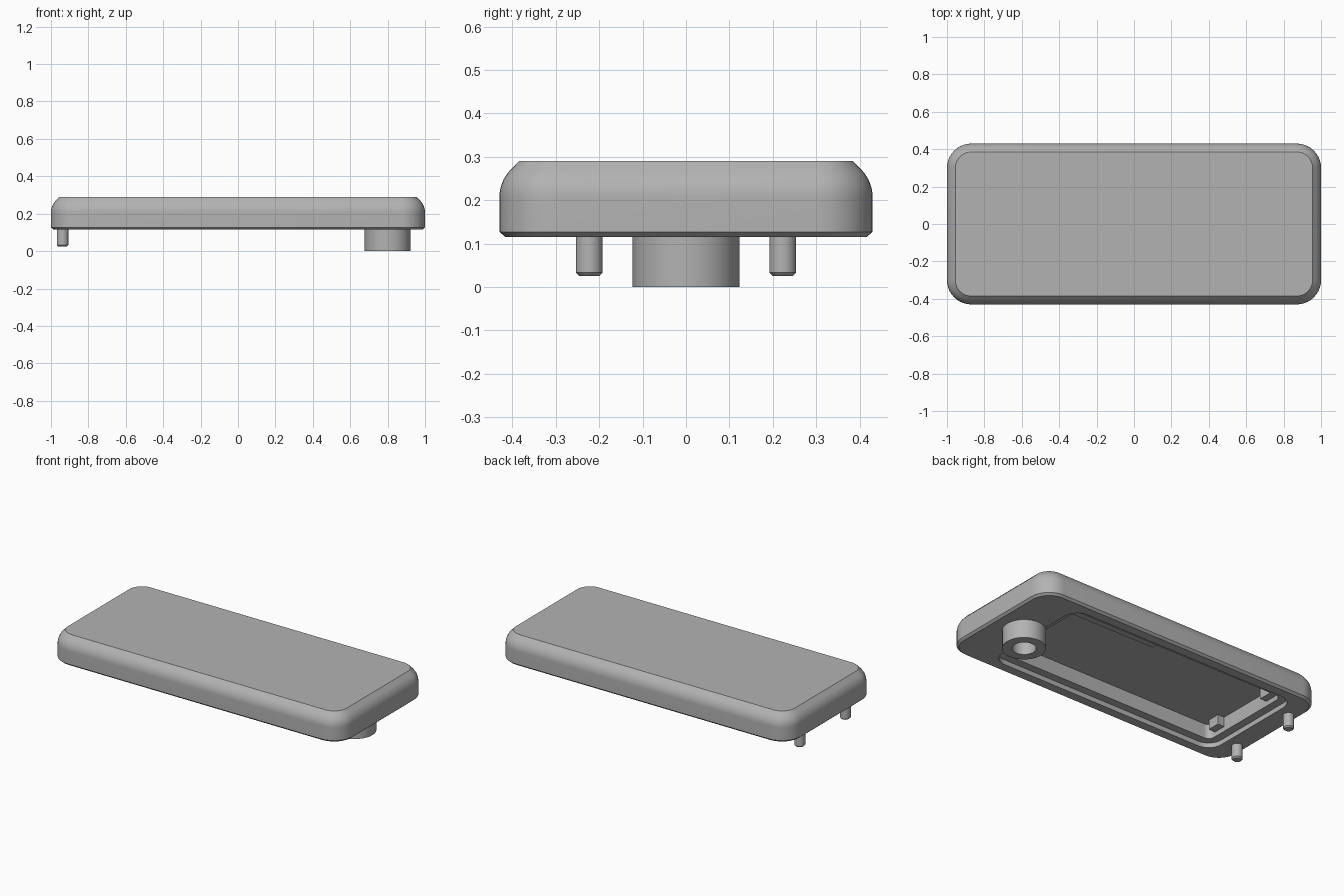
import bpy, bmesh
from math import sin, cos, pi, radians

old = bpy.data.objects.get("Cube")
if old:
    bpy.data.objects.remove(old)

grey = bpy.data.materials.new("plain grey")
grey.use_nodes = True
colour = (0.45, 0.45, 0.45, 1)
grey.diffuse_color = colour
grey.node_tree.nodes["Principled BSDF"].inputs["Base Color"].default_value = colour


def rounded_rect(x0, x1, hy, r, z, steps=10):
    """Ring of points around a rectangle with rounded corners."""
    corners = [(x1 - r, hy - r), (x0 + r, hy - r), (x0 + r, r - hy), (x1 - r, r - hy)]
    ring = []
    for i, (cx, cy) in enumerate(corners):
        for k in range(steps + 1):
            a = (i + k / steps) * pi / 2
            ring.append((cx + r * cos(a), cy + r * sin(a), z))
    return ring


def circle(cx, cy, r, z, sides=40):
    return [(cx + r * cos(2 * pi * k / sides), cy + r * sin(2 * pi * k / sides), z)
            for k in range(sides)]


def loft(name, rings):
    """Join rings in order and cap both ends."""
    bm = bmesh.new()
    loops = [[bm.verts.new(p) for p in ring] for ring in rings]
    n = len(loops[0])
    for a, b in zip(loops, loops[1:]):
        for i in range(n):
            j = (i + 1) % n
            bm.faces.new((a[i], a[j], b[j], b[i]))
    bm.faces.new(loops[0])
    bm.faces.new(loops[-1])
    bmesh.ops.recalc_face_normals(bm, faces=bm.faces)
    mesh = bpy.data.meshes.new(name)
    bm.to_mesh(mesh)
    bm.free()
    mesh.materials.append(grey)
    obj = bpy.data.objects.new(name, mesh)
    bpy.context.collection.objects.link(obj)
    bpy.ops.object.select_all(action='DESELECT')
    obj.select_set(True)
    bpy.context.view_layer.objects.active = obj
    bpy.ops.object.shade_smooth_by_angle(angle=radians(30))
    return obj


def block(name, x0, x1, y0, y1, z0, z1):
    loft(name, [[(x0, y0, z), (x1, y0, z), (x1, y1, z), (x0, y1, z)] for z in (z0, z1)])


BASE, TOP, FLOOR, LEDGE = 0.115, 0.29, 0.235, 0.145


def outer(inset, z):
    return rounded_rect(inset - 1, 1 - inset, 0.43 - inset, 0.13 - inset, z)


def pocket(inset, z):
    return rounded_rect(inset - 0.86, 0.73 - inset, 0.36 - inset, 0.09 - inset, z)


# Cover shell: stepped pocket below, chamfered rim, rounded shoulder, flat top
rings = [pocket(0.05, FLOOR), pocket(0.05, LEDGE), pocket(0, LEDGE), pocket(0, BASE),
         outer(0.014, BASE), outer(0, BASE + 0.012)]
R = 0.09
for k in range(9):
    a = k / 8 * pi / 4
    rings.append(outer(R * (1 - cos(a)), 0.207 + R * sin(a)))
rings.append(outer(0.045, TOP))
loft("cover_shell", rings)

# Hollow round boss
BX = 0.8
loft("round_boss", [circle(BX, 0, 0.067, 0.16), circle(BX, 0, 0.067, 0),
                    circle(BX, 0, 0.123, 0), circle(BX, 0, 0.123, 0.25)])

# Locating pins and the inner blocks beside them
for side, s in (("front", -1), ("back", 1)):
    y = s * 0.223
    loft(side + "_pin", [circle(-0.938, y, r, z, 24) for r, z in
                         ((0.023, 0.025), (0.031, 0.033), (0.031, 0.13))])
    block(side + "_inner_block", -0.83, -0.765, y - 0.04, y + 0.04, 0.175, 0.25)

# Raised pad on the pocket ceiling
block("inner_pad", 0.03, 0.65, 0.195, 0.32, 0.205, 0.25)
